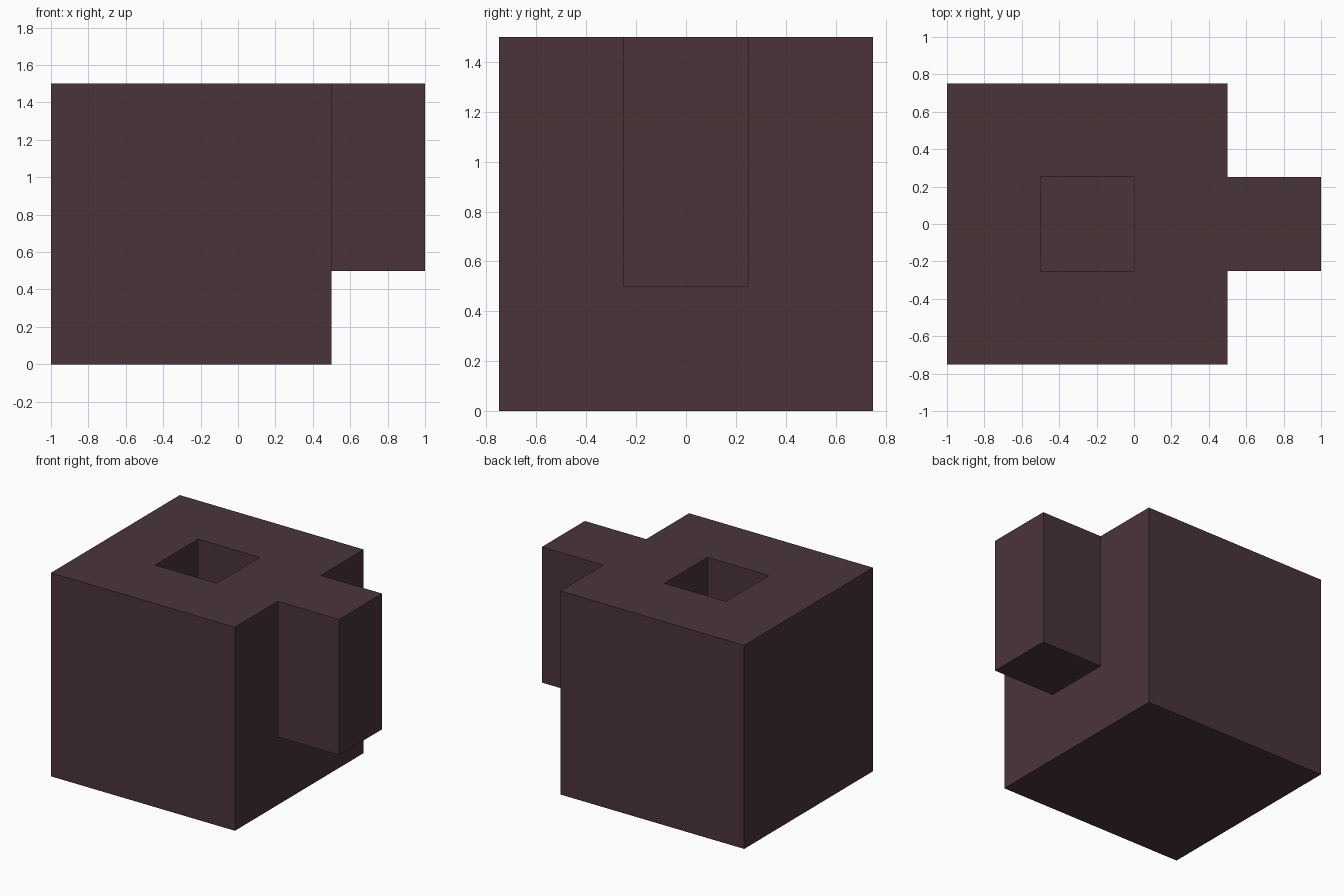
import bpy
import bmesh

if "Cube" in bpy.data.objects:
    bpy.data.objects.remove(bpy.data.objects["Cube"])

mat = bpy.data.materials.new("dark plum brown")
mat.diffuse_color = (0.0685, 0.0343, 0.0409, 1)
mat.use_nodes = True
mat.node_tree.nodes["Principled BSDF"].inputs["Base Color"].default_value = mat.diffuse_color


def grid_box(bm, lo, hi):
    """Axis-aligned box between two corners."""
    size = [h - l for l, h in zip(lo, hi)]
    verts = bmesh.ops.create_cube(bm, size=1)["verts"]
    bmesh.ops.scale(bm, vec=size, verts=verts)
    bmesh.ops.translate(bm, vec=[(l + h) / 2 for l, h in zip(lo, hi)], verts=verts)


def add_object(name, bm):
    bmesh.ops.recalc_face_normals(bm, faces=bm.faces)
    mesh = bpy.data.meshes.new(name)
    bm.to_mesh(mesh)
    bm.free()
    mesh.materials.append(mat)
    obj = bpy.data.objects.new(name, mesh)
    bpy.context.collection.objects.link(obj)


# Block body: square shaft sunk from the top, handle grown from the right side
bm = bmesh.new()
grid_box(bm, (-1, -0.75, 0), (0.5, 0.75, 1.5))

# Cut planes along the edges of the shaft and the handle
for co, no in (((-0.5, 0, 0), (1, 0, 0)), ((0, 0, 0), (1, 0, 0)),
               ((0, -0.25, 0), (0, 1, 0)), ((0, 0.25, 0), (0, 1, 0)),
               ((0, 0, 0.5), (0, 0, 1))):
    bmesh.ops.bisect_plane(bm, geom=bm.verts[:] + bm.edges[:] + bm.faces[:],
                           plane_co=co, plane_no=no)


def extrude(bm, faces, vec):
    new = bmesh.ops.extrude_face_region(bm, geom=faces)["geom"]
    bmesh.ops.delete(bm, geom=faces, context="FACES")
    verts = [g for g in new if isinstance(g, bmesh.types.BMVert)]
    bmesh.ops.translate(bm, vec=vec, verts=verts)


def pick(rule):
    return [f for f in bm.faces if rule(f.calc_center_median())]


# Shaft
extrude(bm, pick(lambda c: c.z > 1.49 and -0.5 < c.x < 0 and abs(c.y) < 0.25), (0, 0, -1))
# Handle
extrude(bm, pick(lambda c: c.x > 0.49 and abs(c.y) < 0.25 and c.z > 0.5), (0.5, 0, 0))
bmesh.ops.dissolve_limit(bm, angle_limit=0.01, verts=bm.verts[:], edges=bm.edges[:])
add_object("cup_with_handle", bm)
